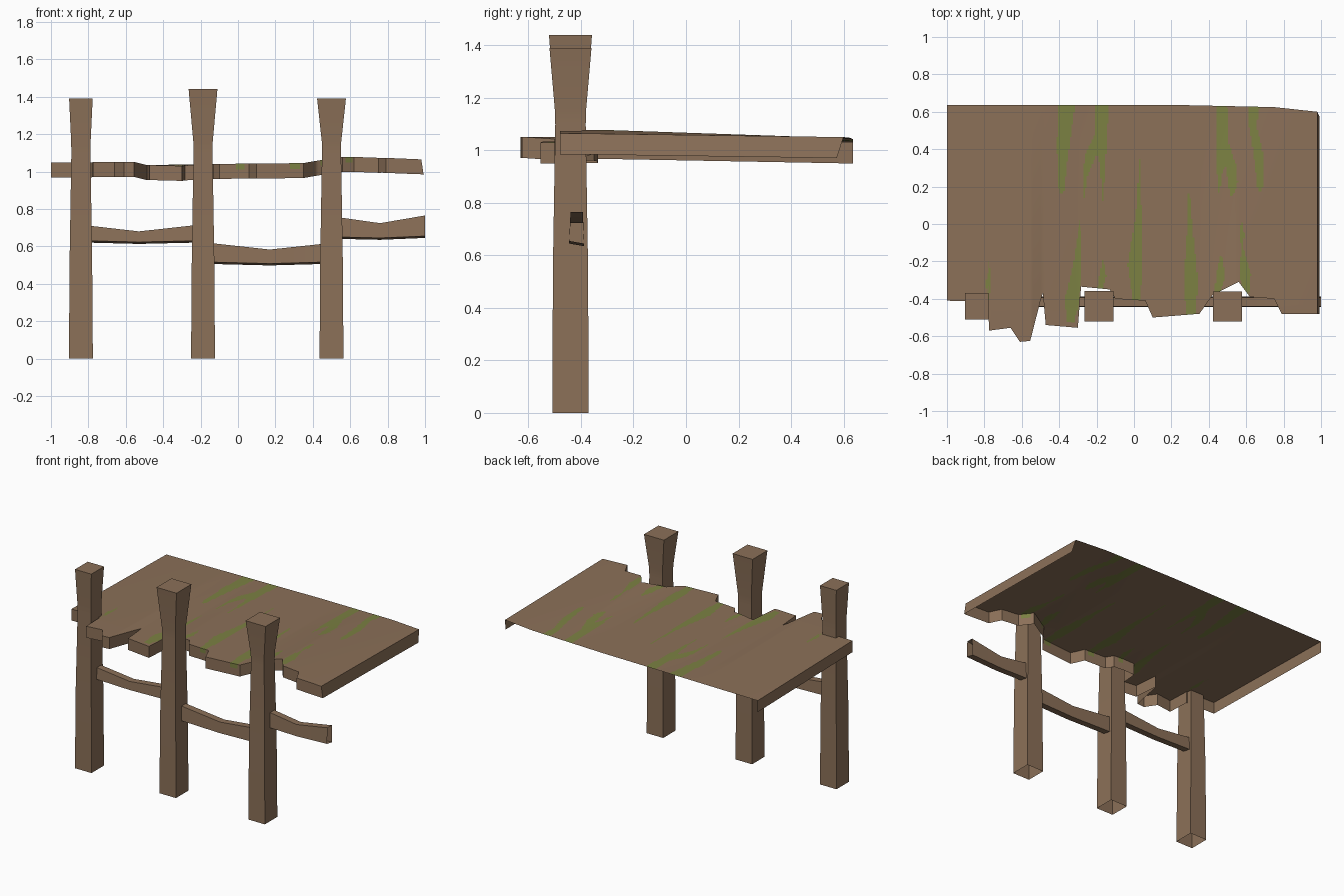
import bpy, bmesh

if "Cube" in bpy.data.objects:
    bpy.data.objects.remove(bpy.data.objects["Cube"])


def material(name, col):
    m = bpy.data.materials.new(name)
    m.diffuse_color = (*col, 1)
    m.use_nodes = True
    m.node_tree.nodes["Principled BSDF"].inputs["Base Color"].default_value = m.diffuse_color
    return m


WOOD = material("weathered_brown_wood", (0.26, 0.163, 0.098))
MOSS = material("moss_green", (0.2, 0.22, 0.055))


def finish(name, bm, mats, smooth=False, normals=True):
    if normals:
        bmesh.ops.recalc_face_normals(bm, faces=bm.faces)
    me = bpy.data.meshes.new(name)
    bm.to_mesh(me)
    bm.free()
    for m in mats:
        me.materials.append(m)
    ob = bpy.data.objects.new(name, me)
    bpy.context.collection.objects.link(ob)
    if smooth:
        bpy.context.view_layer.objects.active = ob
        ob.select_set(True)
        bpy.ops.object.shade_smooth_by_angle(angle=0.6)
        ob.select_set(False)
    return ob


def lerp_table(pts, x):
    """Piecewise linear lookup in [(x, value), ...]."""
    for (a, va), (b, vb) in zip(pts, pts[1:]):
        if x <= b:
            return va + (vb - va) * max(0, (x - a) / (b - a))
    return pts[-1][1]


def loft(name, rings, cap_end=False):
    """Skin a row of four-point rings, ends open unless capped."""
    bm = bmesh.new()
    vs = [[bm.verts.new(p) for p in r] for r in rings]
    for r, s in zip(vs, vs[1:]):
        for i in range(4):
            j = (i + 1) % 4
            bm.faces.new((r[i], r[j], s[j], s[i]))
    if cap_end:
        bm.faces.new(vs[-1])
    # orient outwards, away from the axis of the whole part
    return finish(name, bm, [WOOD], True)


# Posts: square, narrowing to a neck and flaring at the head
PY = -0.44


def post(name, x, h, tx, ty):
    rows = [(0, .064, .069), (0.55, .06, .067), (1.1, .051, .058),
            (1.16, .052, .06), (h, tx, ty)]
    loft(name, [[(x - a, PY - b, z), (x + a, PY - b, z), (x + a, PY + b, z), (x - a, PY + b, z)]
                for z, a, b in rows], True)


post("left_post", -0.84, 1.39, .063, .07)
post("middle_post", -0.187, 1.44, .077, .082)
post("right_post", 0.5, 1.39, .077, .08)


# Rails: sagging boards between the posts
def rail(name, stations):
    loft(name, [[(x, -.445, lo + .01), (x, -.388, lo), (x, -.393, hi), (x, -.44, hi)]
                for x, lo, hi in stations])


rail("left_rail", [(-.8, .62, .711), (-.53, .613, .68), (-.23, .62, .713)])
rail("middle_rail", [(-.15, .506, .618), (.17, .498, .583), (.46, .506, .614)])
rail("right_rail", [(.54, .64, .755), (.76, .635, .724), (1.0, .645, .765)])

# Deck outline and height tables
FRONT = [(-1, -.41), (-.78, -.415), (-.775, -.57), (-.66, -.555), (-.61, -.63),
         (-.555, -.625), (-.5, -.41), (-.487, -.37), (-.472, -.54), (-.3, -.555),
         (-.283, -.335), (-.13, -.35), (-.1, -.4), (.06, -.41), (.1, -.5), (.35, -.48),
         (.42, -.38), (.56, -.31), (.62, -.39), (.75, -.4), (.79, -.48), (.98, -.48)]
BACK = [(-1, .637), (.2, .637), (.75, .625), (.98, .6)]
Z_FRONT = [(-1, 1.05), (-.55, 1.05), (-.49, 1.035), (-.3, 1.03), (-.2, 1.04),
           (.35, 1.045), (.55, 1.083), (.98, 1.065)]
Z_BACK = [(-1, 1.03), (0, 1.04), (.98, 1.05)]

# Moss streaks as (x, y, half width) chains
BACK_MOSS = [
    [(-.36, .65, .046), (-.38, .4, .032), (-.388, .16, .012)],
    [(-.17, .65, .034), (-.175, .42, .03), (-.168, .3, .012), (-.165, .12, .003)],
    [(-.19, .5, .01), (-.235, .36, .03), (-.26, .25, .01), (-.268, .14, .003)],
    [(.468, .65, .03), (.47, .35, .034), (.457, .26, .012), (.455, .17, .004)],
    [(.49, .45, .01), (.52, .3, .03), (.53, .22, .025), (.52, .15, .008)],
    [(.64, .65, .034), (.635, .52, .02), (.665, .38, .026), (.675, .17, .012)],
]
FRONT_MOSS = [
    [(.035, .38, .002), (.025, .05, .015), (.005, -.22, .04), (.015, -.41, .02)],
    [(.295, .17, .003), (.3, -.06, .017), (.303, -.3, .038), (.305, -.5, .025)],
    [(-.29, 0, .003), (-.3, -.2, .02), (-.33, -.4, .04), (-.34, -.53, .02)],
    [(-.165, -.19, .003), (-.167, -.28, .018), (-.185, -.36, .015)],
    [(.575, .01, .003), (.578, -.06, .013), (.578, -.12, .004), (.595, -.27, .03), (.6, -.4, .012)],
    [(.465, -.17, .004), (.463, -.28, .026), (.445, -.37, .012)],
    [(-.772, -.23, .004), (-.775, -.3, .014), (-.78, -.38, .008)],
]


def mossy(x, y):
    for s in BACK_MOSS + FRONT_MOSS:
        for (xa, ya, wa), (xb, yb, wb) in zip(s, s[1:]):
            if yb <= y <= ya:
                t = (ya - y) / (ya - yb)
                if abs(x - xa - (xb - xa) * t) < wa + (wb - wa) * t:
                    return 1
    return 0


# Deck: open-backed sheet with a torn front edge and a skirt on three sides
keys = [p[0] for p in FRONT]
cols = list(keys)
for i in range(220):
    x = -1 + 1.98 * i / 220
    if min(abs(x - k) for k in keys) > .003:
        cols.append(x)
cols.sort()
NY = 90
bm = bmesh.new()
grid = []
for x in cols:
    f, b = lerp_table(FRONT, x), lerp_table(BACK, x)
    zf, zb = lerp_table(Z_FRONT, x), lerp_table(Z_BACK, x)
    col = []
    for j in range(NY + 1):
        y = f + (b - f) * j / NY
        t = min(1, max(0, (y + .45) / 1.08))
        col.append(bm.verts.new((x, y, zf + (zb - zf) * t)))
    grid.append(col)


def face(*vs):
    fc = bm.faces.new(vs)
    n = len(vs)
    fc.material_index = mossy(sum(v.co.x for v in vs) / n, sum(v.co.y for v in vs) / n)


for a, b in zip(grid, grid[1:]):
    for j in range(NY):
        face(a[j], b[j], b[j + 1], a[j + 1])

# Skirt hangs from the left side, the front and the right side
edge = grid[0][::-1] + [c[0] for c in grid[1:-1]] + grid[-1]
rows = [edge]
for drop in (.03, .08):
    row = []
    for v in edge:
        x, y, z = v.co
        if x > .97:
            x += drop * .15
            y -= max(0, y - .4) * drop * 1.6
        row.append(bm.verts.new((x, y, z - drop)))
    rows.append(row)
for k, (r, s) in enumerate(zip(rows, rows[1:])):
    for i in range(len(edge) - 1):
        vs = (r[i], s[i], s[i + 1], r[i + 1])
        if k == 0:
            face(*vs)
        else:
            bm.faces.new(vs)
finish("torn_deck", bm, [WOOD, MOSS], True, False)
